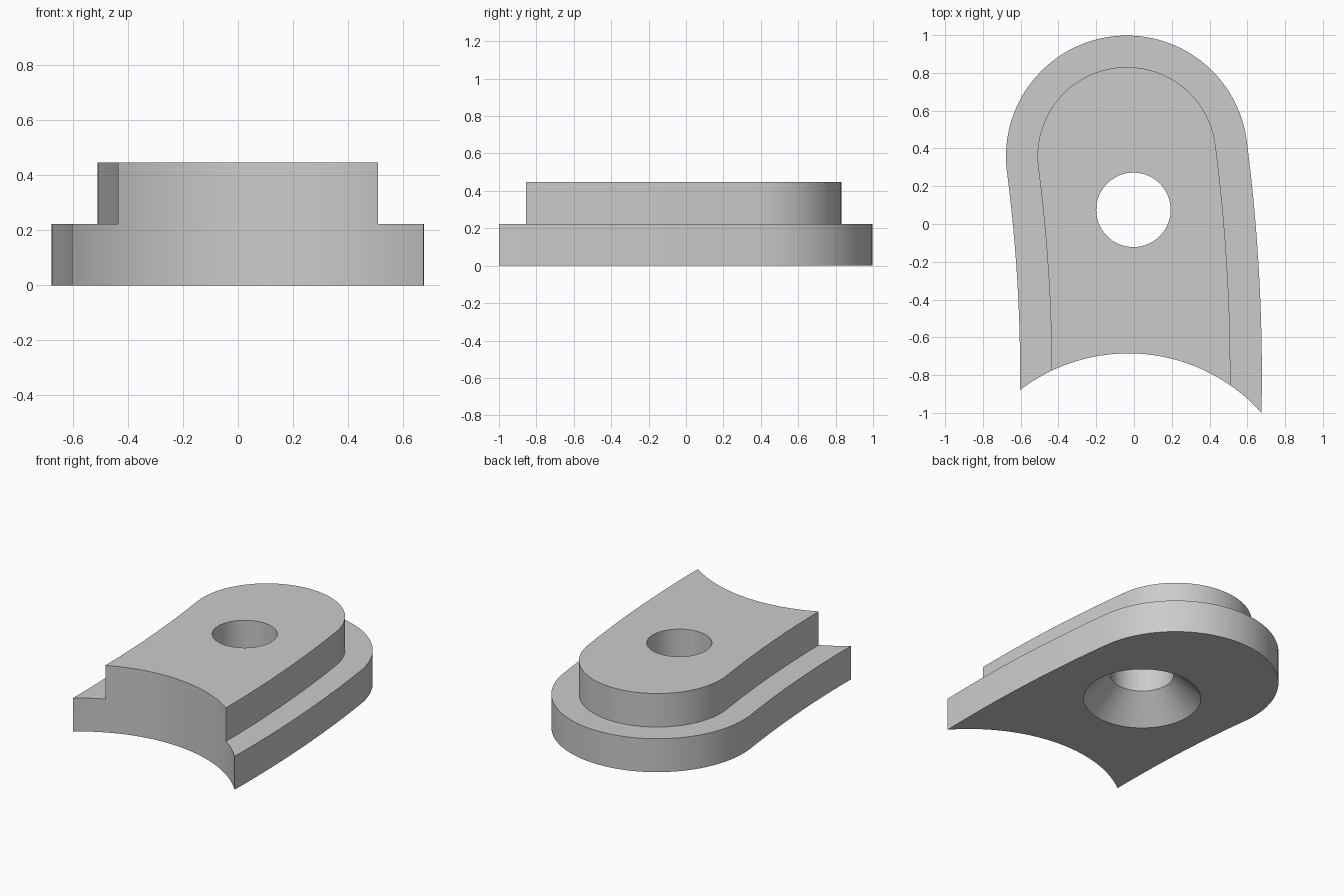
import bpy, bmesh
from math import sin, cos, pi
from mathutils import Vector

cube = bpy.data.objects.get("Cube")
if cube:
    bpy.data.objects.remove(cube, do_unlink=True)

BASE_TOP, TOP = 0.223, 0.447
BEND_R, BEND_ANGLE = 9.0, 0.129            # gentle sideways bend of the body
BEND_CENTRE = Vector((0.037 - BEND_R, -0.8))

gray = bpy.data.materials.new("light_gray")
gray.use_nodes = True
gray.diffuse_color = (0.6, 0.6, 0.6, 1)
gray.node_tree.nodes["Principled BSDF"].inputs["Base Color"].default_value = (0.6, 0.6, 0.6, 1)


def polar(centre, r, a):
    return centre + Vector((cos(a), sin(a))) * r


def outline(half_width, end_angle, z):
    """Rounded head running into two concentric curved sides."""
    head = polar(BEND_CENTRE, BEND_R, BEND_ANGLE)
    side = [end_angle + (BEND_ANGLE - end_angle) * i / 24 for i in range(24)]
    pts = [polar(BEND_CENTRE, BEND_R + half_width, a) for a in side]
    pts += [polar(head, half_width, BEND_ANGLE + pi * i / 64) for i in range(65)]
    pts += [polar(BEND_CENTRE, BEND_R - half_width, a) for a in reversed(side)]
    return [(p.x, p.y, z) for p in pts]


def circle(x, y, r, z, n=96):
    return [(x + r * cos(2 * pi * i / n), y + r * sin(2 * pi * i / n), z) for i in range(n)]


def loft(name, rings):
    """Closed solid through a stack of matching rings, listed bottom to top."""
    bm = bmesh.new()
    loops = [[bm.verts.new(p) for p in ring] for ring in rings]
    for low, high in zip(loops, loops[1:]):
        n = len(low)
        for i in range(n):
            j = (i + 1) % n
            bm.faces.new((low[i], low[j], high[j], high[i]))
    bm.faces.new(list(reversed(loops[0])))
    bm.faces.new(loops[-1])
    bmesh.ops.recalc_face_normals(bm, faces=bm.faces)
    mesh = bpy.data.meshes.new(name)
    bm.to_mesh(mesh)
    bm.free()
    mesh.materials.append(gray)
    obj = bpy.data.objects.new(name, mesh)
    bpy.context.collection.objects.link(obj)
    return obj


# Stepped body: wide flange below, narrower raised block above
flange, block = (0.64, -0.045), (0.473, -0.035)
body = loft("stepped_body", [outline(*flange, 0), outline(*flange, BASE_TOP),
                             outline(*block, BASE_TOP), outline(*block, TOP)])

# Concave front end
front_cutter = loft("front_cutter", [circle(-0.03, -1.631, 0.946, z, 192) for z in (-0.2, 0.7)])

# Through hole, countersunk from below
HOLE = (-0.003, 0.075)
hole_cutter = loft("hole_cutter", [circle(*HOLE, r, z) for r, z in
                                   ((0.465, -0.1), (0.197, 0.168), (0.197, 0.7))])

bpy.ops.object.select_all(action='DESELECT')
bpy.context.view_layer.objects.active = body
body.select_set(True)
for cutter in (front_cutter, hole_cutter):
    cutter.hide_render = True
    mod = body.modifiers.new(cutter.name, 'BOOLEAN')
    mod.operation = 'DIFFERENCE'
    mod.solver = 'EXACT'
    mod.object = cutter
    bpy.ops.object.modifier_apply(modifier=mod.name)
    bpy.data.objects.remove(cutter, do_unlink=True)

bpy.ops.object.shade_smooth_by_angle(angle=pi / 6)
